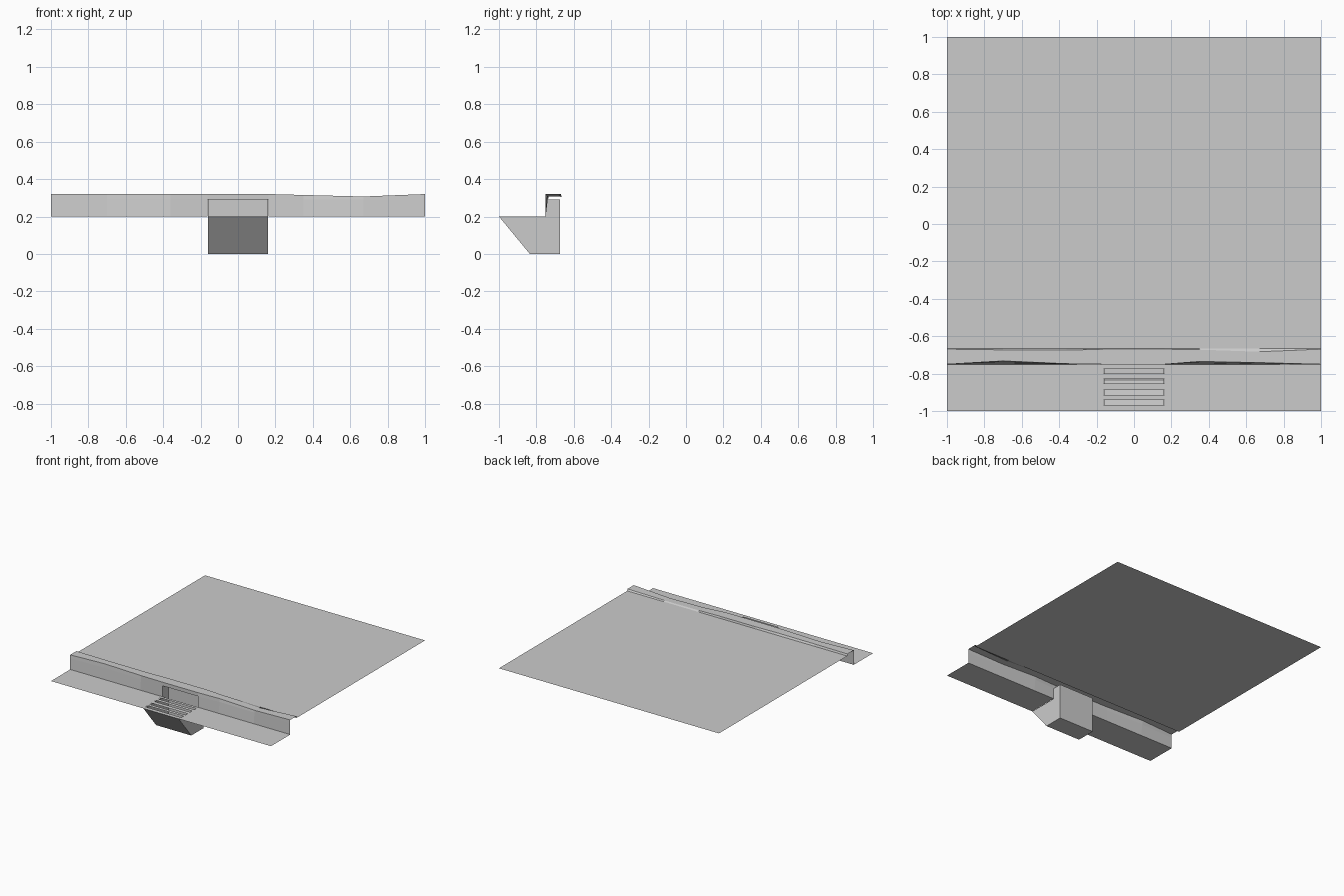
import bpy

cube = bpy.data.objects.get("Cube")
if cube:
    bpy.data.objects.remove(cube, do_unlink=True)

# One concrete colour for everything
concrete = bpy.data.materials.new("concrete_grey")
concrete.use_nodes = True
grey = (0.6, 0.6, 0.6, 1)
concrete.diffuse_color = grey
concrete.node_tree.nodes["Principled BSDF"].inputs["Base Color"].default_value = grey

ROAD, LAWN, TOP = 0.2, 0.305, 0.32
CURB, HALF, LINTEL = -0.75, 0.163, 0.29


def make(name, verts, faces):
    mesh = bpy.data.meshes.new(name)
    mesh.from_pydata(verts, [], faces)
    mesh.materials.append(concrete)
    obj = bpy.data.objects.new(name, mesh)
    bpy.context.collection.objects.link(obj)
    return obj


def flat(name, rects, z):
    """Horizontal sheet made of (x0, x1, y0, y1) rectangles."""
    verts, faces = [], []
    for x0, x1, y0, y1 in rects:
        n = len(verts)
        verts += [(x0, y0, z), (x1, y0, z), (x1, y1, z), (x0, y1, z)]
        faces.append((n, n + 1, n + 2, n + 3))
    return make(name, verts, faces)


# Gutter with four drain slots
slots = [(-0.968, -0.941), (-0.914, -0.888), (-0.853, -0.829), (-0.8, -0.775)]
rects = [(-1, -HALF, -1, CURB), (HALF, 1, -1, CURB)]
start = -1
for near, far in slots + [(CURB, CURB)]:
    rects.append((-HALF, HALF, start, near))
    start = far
flat("gutter", rects, ROAD)

# Raised ground behind the curb
flat("sidewalk", [(-1, 1, -0.665, 1)], LAWN)

# Worn curb: x, set-back of the front lip, drop of the top, set-back of the rear lip
stations = [
    (-1, 0, 0, 0), (-0.7, 0.018, 0, 0.004), (-0.36, 0.003, 0, 0.006),
    (-HALF, 0, 0, 0), (HALF, 0, 0, 0), (0.35, 0.015, 0.005, 0.003),
    (0.67, 0.009, 0.013, 0.014), (1, 0, 0, 0),
]
verts, faces = [], []
for x, lip, drop, rear in stations:
    verts += [
        (x, CURB, ROAD), (x, CURB + lip * 0.7, LINTEL), (x, CURB + lip, TOP - drop),
        (x, -0.669 - rear, TOP - drop), (x, -0.665, LAWN),
    ]
for i in range(len(stations) - 1):
    for j in range(4):
        if j == 0 and stations[i][0] == -HALF:
            continue  # drain mouth
        a = i * 5 + j
        faces.append((a, a + 5, a + 6, a + 1))
make("curb", verts, faces)

# Catch basin under the slots and behind the mouth
profile = [(-1, ROAD), (-0.835, 0), (-0.675, 0), (-0.675, LINTEL), (CURB, LINTEL), (CURB, ROAD)]
n = len(profile)
verts = [(x, y, z) for x in (-0.16, 0.16) for y, z in profile]
faces = [(i, i + 1, i + 1 + n, i + n)[::-1] for i in range(4)]
faces += [tuple(range(n))[::-1], tuple(range(n, 2 * n))]
make("catch_basin", verts, faces)
